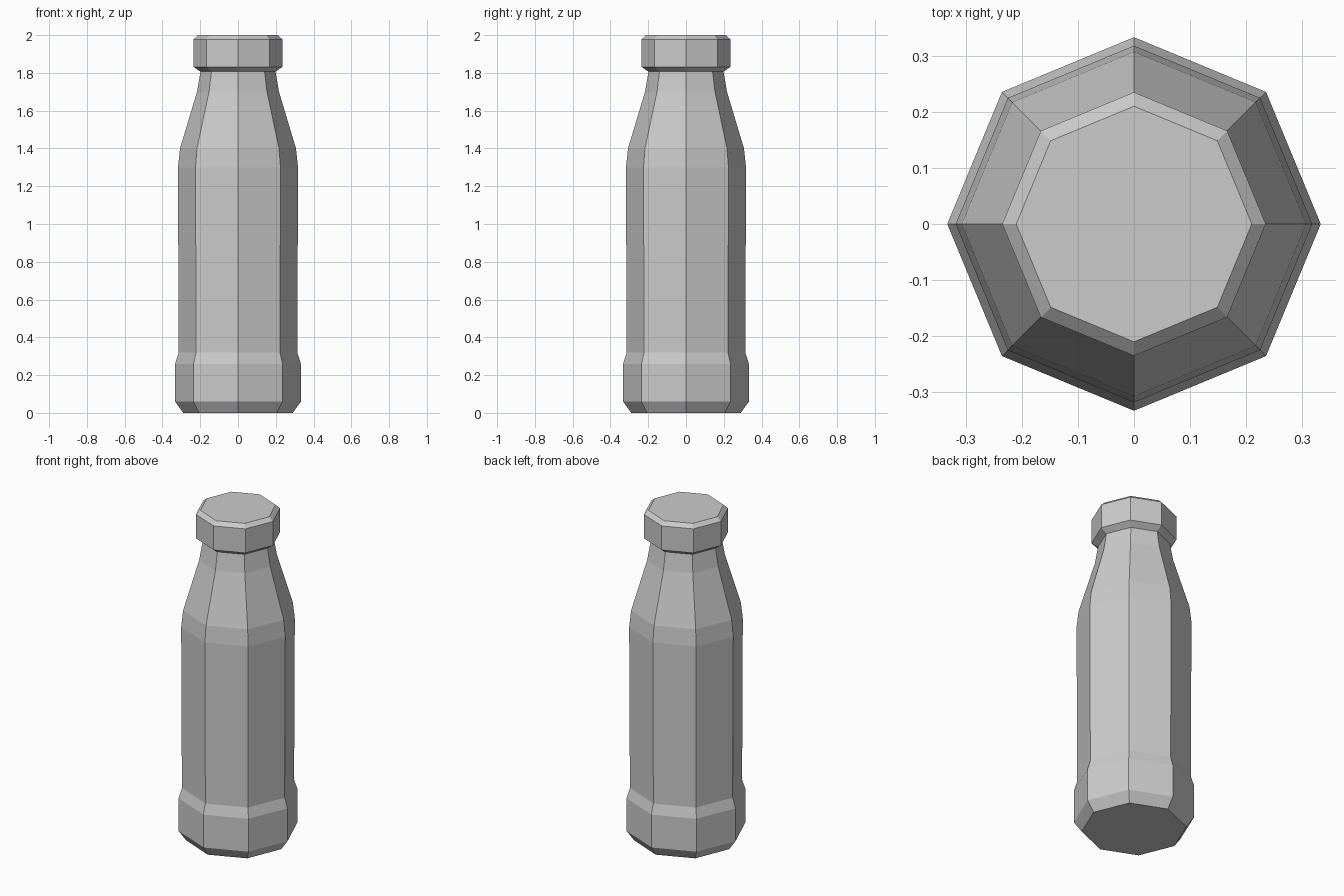
import bpy
import bmesh
import math

cube = bpy.data.objects.get("Cube")
if cube:
    bpy.data.objects.remove(cube, do_unlink=True)

SIDES = 8


def make_material(name, colour):
    mat = bpy.data.materials.new(name)
    mat.use_nodes = True
    mat.diffuse_color = colour
    mat.node_tree.nodes["Principled BSDF"].inputs["Base Color"].default_value = colour
    return mat


def lathe(name, profile, mat):
    """Stack octagonal rings of (radius, height), with a lid at each end."""
    bm = bmesh.new()
    rings = []
    for radius, z in profile:
        angles = [math.tau * i / SIDES for i in range(SIDES)]
        rings.append([bm.verts.new((radius * math.cos(a), radius * math.sin(a), z))
                      for a in angles])
    for low, high in zip(rings, rings[1:]):
        for i in range(SIDES):
            j = (i + 1) % SIDES
            bm.faces.new((low[i], low[j], high[j], high[i]))
    bm.faces.new(rings[0][::-1])
    bm.faces.new(rings[-1])
    mesh = bpy.data.meshes.new(name)
    bm.to_mesh(mesh)
    bm.free()
    mesh.materials.append(mat)
    obj = bpy.data.objects.new(name, mesh)
    bpy.context.collection.objects.link(obj)
    return obj


grey = make_material("light grey", (0.6, 0.6, 0.6, 1))

# Bottle: chamfered foot band, straight body, sloping shoulder, neck
lathe("bottle_body", [
    (0.29, 0), (0.333, 0.06), (0.333, 0.26), (0.314, 0.32),
    (0.318, 1.3), (0.307, 1.4), (0.217, 1.7), (0.198, 1.81),
], grey)

# Cap: bevelled above and below
lathe("bottle_cap", [
    (0.197, 1.805), (0.235, 1.832), (0.235, 1.978), (0.21, 2.0),
], grey)
